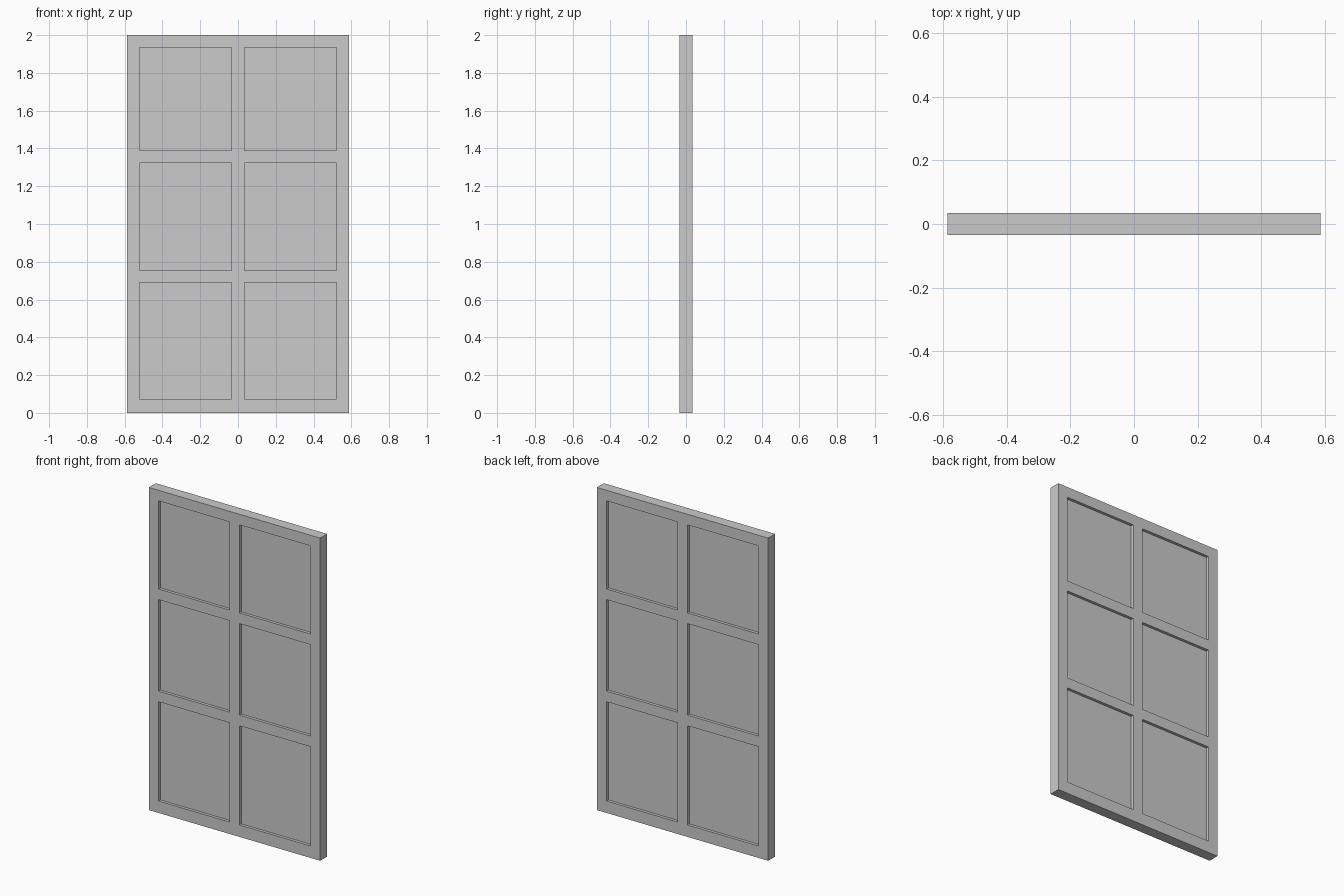
import bpy
import bmesh

if "Cube" in bpy.data.objects:
    bpy.data.objects.remove(bpy.data.objects["Cube"])

XS = [-0.587, -0.521, -0.034, 0.034, 0.521, 0.587]
ZS = [0.0, 0.074, 0.689, 0.755, 1.322, 1.388, 1.934, 2.0]
FRAME_T, PANEL_T = 0.068, 0.032


def link(name, bm):
    mesh = bpy.data.meshes.new(name)
    bm.to_mesh(mesh)
    bm.free()
    obj = bpy.data.objects.new(name, mesh)
    bpy.context.collection.objects.link(obj)
    return obj


# Frame: flat lattice with six openings, thickened evenly to both sides
bm = bmesh.new()
grid = [[bm.verts.new((x, 0, z)) for z in ZS] for x in XS]
for i in range(len(XS) - 1):
    for j in range(len(ZS) - 1):
        if i % 2 and j % 2:
            continue
        bm.faces.new((grid[i][j], grid[i + 1][j],
                      grid[i + 1][j + 1], grid[i][j + 1]))
frame = link("frame", bm)
solid = frame.modifiers.new("thickness", 'SOLIDIFY')
solid.thickness = FRAME_T
solid.offset = 0

# Recessed panels filling the openings
for i in (1, 3):
    for j in (1, 3, 5):
        bm = bmesh.new()
        bmesh.ops.create_cube(bm, size=1)
        bmesh.ops.scale(bm, verts=bm.verts, vec=(
            XS[i + 1] - XS[i], PANEL_T, ZS[j + 1] - ZS[j]))
        panel = link("panel", bm)
        panel.location = ((XS[i] + XS[i + 1]) / 2, 0, (ZS[j] + ZS[j + 1]) / 2)
